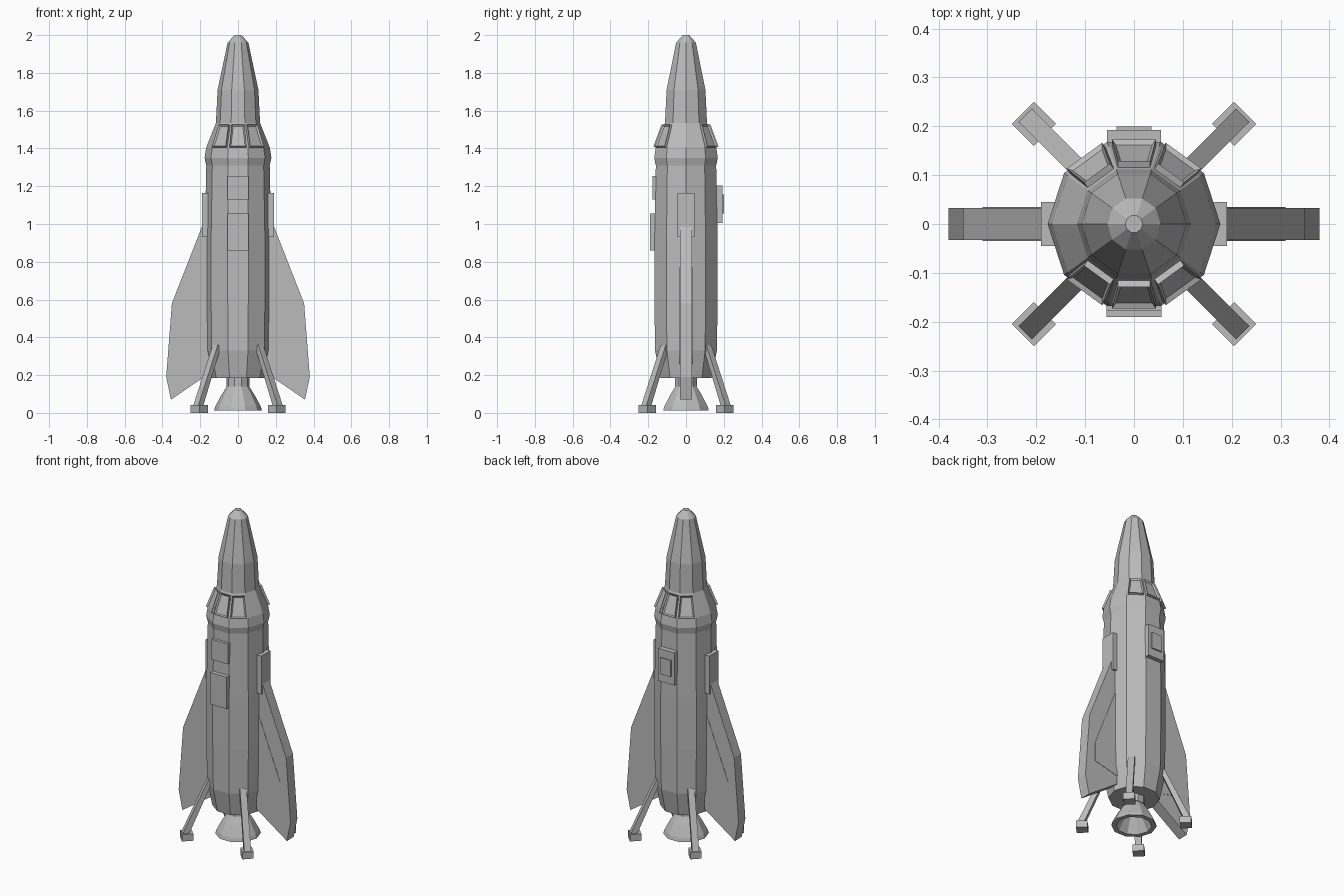
import bpy, bmesh, math
from mathutils import Vector, Matrix

cube = bpy.data.objects.get("Cube")
if cube:
    bpy.data.objects.remove(cube, do_unlink=True)

grey = bpy.data.materials.new("hull grey")
grey.use_nodes = True
grey.diffuse_color = (0.5, 0.5, 0.5, 1)
grey.node_tree.nodes["Principled BSDF"].inputs["Base Color"].default_value = (0.5, 0.5, 0.5, 1)


def finish(bm, name):
    bmesh.ops.recalc_face_normals(bm, faces=bm.faces[:])
    mesh = bpy.data.meshes.new(name)
    bm.to_mesh(mesh)
    bm.free()
    mesh.materials.append(grey)
    obj = bpy.data.objects.new(name, mesh)
    bpy.context.collection.objects.link(obj)
    return obj


def lathe(name, profile, sides=10):
    """Faceted solid from (radius, height) pairs, capped at both ends."""
    bm = bmesh.new()
    rings = []
    for r, z in profile:
        angles = [2 * math.pi * i / sides for i in range(sides)]
        rings.append([bm.verts.new((r * math.cos(a), r * math.sin(a), z)) for a in angles])
    for low, high in zip(rings, rings[1:]):
        for i in range(sides):
            j = (i + 1) % sides
            bm.faces.new((low[i], low[j], high[j], high[i]))
    bm.faces.new(rings[0])
    bm.faces.new(rings[-1])
    return finish(bm, name)


def prism(name, outline, depth, matrix):
    """Outline in local xy, extruded along local z by depth, then placed."""
    bm = bmesh.new()
    face = bm.faces.new([bm.verts.new((x, y, 0)) for x, y in outline])
    new = bmesh.ops.extrude_face_region(bm, geom=[face])["geom"]
    verts = [v for v in new if isinstance(v, bmesh.types.BMVert)]
    bmesh.ops.translate(bm, verts=verts, vec=(0, 0, depth))
    bm.transform(matrix)
    return finish(bm, name)


def box(name, low, high, angle=0):
    """Box between two corners, turned about the vertical axis."""
    bm = bmesh.new()
    bmesh.ops.create_cube(bm, size=1)
    low, high = Vector(low), Vector(high)
    bmesh.ops.scale(bm, verts=bm.verts, vec=high - low)
    bmesh.ops.translate(bm, verts=bm.verts, vec=(low + high) / 2)
    bm.transform(Matrix.Rotation(angle, 4, 'Z'))
    return finish(bm, name)


# Hull and engine
lathe("hull", [(0.143, 0.185), (0.172, 0.33), (0.176, 0.6), (0.176, 0.92), (0.168, 1.31),
               (0.177, 1.35), (0.168, 1.405), (0.117, 1.535), (0.108, 1.71),
               (0.055, 1.96), (0.018, 2.0)])
lathe("engine_neck", [(0.062, 0.14), (0.062, 0.2)])
lathe("engine_bell", [(0.04, 0.12), (0.1, 0.012), (0.127, 0.012), (0.12, 0.035),
                      (0.085, 0.1), (0.052, 0.15)])

# Fins with a thin raised root panel, and the plates above them
fin = [(0.15, 1.09), (0.35, 0.58), (0.38, 0.19), (0.355, 0.07), (0.18, 0.19), (0.15, 0.21)]
panel = [(0.15, 0.83), (0.31, 0.42), (0.31, 0.3), (0.15, 0.26)]
for side, sx in (("left", 1), ("right", -1)):
    for name, shape, half in (("fin", fin, 0.033), ("fin_panel", panel, 0.035)):
        upright = Matrix.Translation((0, half, 0)) @ Matrix.Rotation(math.pi / 2, 4, 'X')
        prism(f"{side}_{name}", [(sx * x, y) for x, y in shape], 2 * half, upright)
    box(f"{side}_plate", (0.16, -0.045, 0.93), (0.19, 0.045, 1.165), 0 if sx > 0 else math.pi)

# Hatches on the front and back
box("front_lower_hatch", (-0.056, -0.19, 0.86), (0.056, -0.15, 1.055))
box("front_upper_hatch", (-0.056, -0.178, 1.13), (0.056, -0.15, 1.255))
box("back_hatch", (-0.055, 0.15, 1.005), (0.055, 0.192, 1.205))
box("back_hatch_cover", (-0.036, 0.18, 1.055), (0.036, 0.2, 1.155))

# Framed windows lying on the sloped shoulder facets
slope = math.cos(math.pi / 10)
bottom, top = Vector((0.168 * slope, 0, 1.405)), Vector((0.117 * slope, 0, 1.535))
up = (top - bottom).normalized()
across = Vector((0, 1, 0))
out = across.cross(up)
for n, degrees in enumerate((-126, -90, -54, 54, 90, 126)):
    bm = bmesh.new()
    corners = [(-0.045, 0), (0.045, 0), (0.033, 0.125), (-0.033, 0.125)]
    rims = [[bm.verts.new(bottom + across * x + up * y + out * d) for x, y in corners]
            for d in (-0.005, 0.014)]
    bm.faces.new(rims[0])
    for i in range(4):
        j = (i + 1) % 4
        bm.faces.new((rims[0][i], rims[0][j], rims[1][j], rims[1][i]))
    pane = bm.faces.new(rims[1])
    bmesh.ops.recalc_face_normals(bm, faces=bm.faces[:])
    bmesh.ops.inset_region(bm, faces=[pane], thickness=0.011)
    bmesh.ops.translate(bm, verts=pane.verts, vec=out * -0.009)
    bm.transform(Matrix.Rotation(math.radians(degrees), 4, 'Z'))
    finish(bm, f"window_{n + 1}")

# Landing legs with square feet
strut = [(0.15, 0.36), (0.165, 0.36), (0.232, 0.2), (0.318, 0.04), (0.285, 0.03), (0.21, 0.19)]
strut = [(0.145, 0.355), (0.17, 0.36), (0.318, 0.035), (0.28, 0.035)]
for n in range(4):
    turn = math.radians(45 + 90 * n)
    place = (Matrix.Rotation(turn, 4, 'Z') @ Matrix.Translation((0, 0.019, 0))
             @ Matrix.Rotation(math.pi / 2, 4, 'X'))
    prism(f"leg_{n + 1}", strut, 0.038, place)
    box(f"foot_{n + 1}", (0.258, -0.032, 0), (0.322, 0.032, 0.042), turn)
